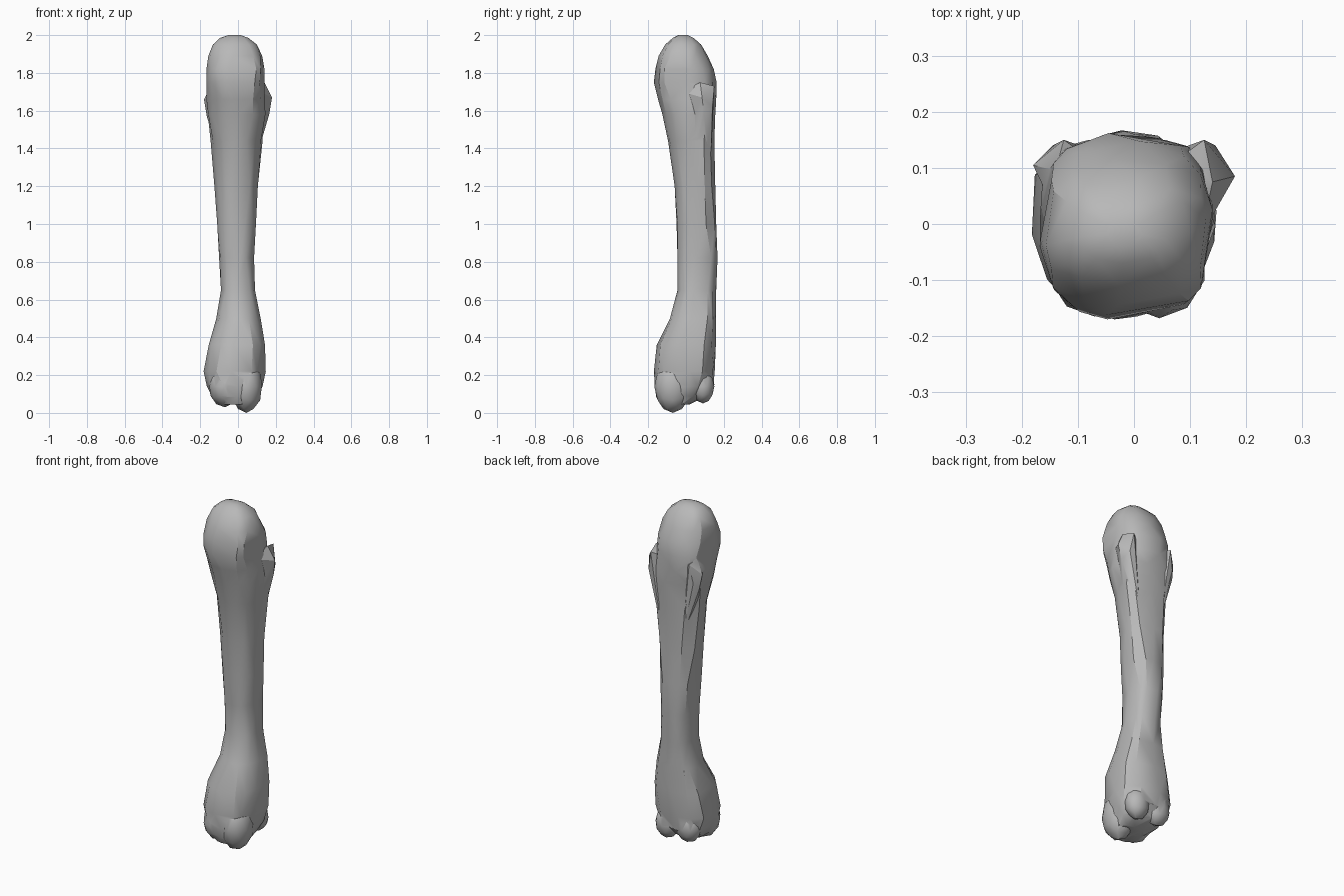
import bpy, bmesh, math, random
from mathutils import Matrix

random.seed(4)
cube = bpy.data.objects.get("Cube")
if cube:
    bpy.data.objects.remove(cube, do_unlink=True)

grey = bpy.data.materials.new("bone grey")
grey.use_nodes = True
colour = (0.48, 0.48, 0.48, 1)
grey.diffuse_color = colour
bsdf = grey.node_tree.nodes["Principled BSDF"]
bsdf.inputs["Base Color"].default_value = colour
bsdf.inputs["Roughness"].default_value = 0.8

SIDES = 12


def new_object(name, bm):
    bmesh.ops.recalc_face_normals(bm, faces=bm.faces)
    mesh = bpy.data.meshes.new(name)
    bm.to_mesh(mesh)
    bm.free()
    mesh.materials.append(grey)
    ob = bpy.data.objects.new(name, mesh)
    bpy.context.collection.objects.link(ob)
    return ob


def fit(values, low, high):
    a, b = min(values), max(values)
    return [low + (v - a) / (b - a) * (high - low) for v in values]


def ring(bm, z, x0, x1, y0, y1, taper):
    """Rounded section filling the given box, wider at the back by taper."""
    xs, ys = [], []
    for i in range(SIDES):
        a = math.tau * (i + random.uniform(-0.3, 0.3)) / SIDES
        c, s = math.cos(a), math.sin(a)
        v = math.copysign(abs(s) ** 0.8, s)
        xs.append(math.copysign(abs(c) ** 0.8, c) * (1 + taper * v))
        ys.append(v)
    return [bm.verts.new((x, y, z))
            for x, y in zip(fit(xs, x0, x1), fit(ys, y0, y1))]


def loft(name, rows):
    bm = bmesh.new()
    rings = [ring(bm, *row) for row in rows]
    for low, high in zip(rings, rings[1:]):
        for i in range(SIDES):
            j = (i + 1) % SIDES
            bm.faces.new((low[i], low[j], high[j], high[i]))
    bm.faces.new(rings[0][::-1])
    bm.faces.new(rings[-1])
    bmesh.ops.triangulate(bm, faces=bm.faces)
    return new_object(name, bm)


def lump(name, centre, radii):
    bm = bmesh.new()
    bmesh.ops.create_icosphere(
        bm, subdivisions=2, radius=1,
        matrix=Matrix.Translation(centre) @ Matrix.Diagonal((*radii, 1)))
    return new_object(name, bm)


def wedge(name, side, tip):
    """Angular knob that tapers down into the shaft, pointing out to tip."""
    x, y, z = tip
    points = [(x, y, z), (x - 0.015, y + 0.01, z - 0.09),
              (x - 0.04, y - 0.01, z + 0.08), (x - 0.055, 0.15, z + 0.06),
              (x - 0.035, 0.14, z - 0.05), (x - 0.06, -0.02, z + 0.03),
              (0.08, 0.03, z - 0.38), (0.07, 0.13, z - 0.38),
              (0, 0.06, z)]
    bm = bmesh.new()
    for px, py, pz in points:
        bm.verts.new((side * px, py, pz))
    hull = bmesh.ops.convex_hull(bm, input=bm.verts)
    inside = [v for v in hull["geom_interior"] if isinstance(v, bmesh.types.BMVert)]
    bmesh.ops.delete(bm, geom=inside, context='VERTS')
    return new_object(name, bm)


# Shaft, rounded upper head and flared lower end: z, x range, y range, taper
bone = loft("long_bone", [
    (0.045, -0.09, 0.09, -0.135, 0.02, 0.0),
    (0.085, -0.135, 0.105, -0.158, 0.10, 0.05),
    (0.14, -0.165, 0.13, -0.165, 0.145, 0.1),
    (0.22, -0.182, 0.147, -0.17, 0.152, 0.15),
    (0.36, -0.155, 0.143, -0.155, 0.158, 0.1),
    (0.50, -0.115, 0.12, -0.085, 0.158, 0.1),
    (0.65, -0.09, 0.09, -0.045, 0.16, 0.0),
    (0.82, -0.10, 0.085, -0.045, 0.167, 0.0),
    (1.00, -0.11, 0.095, -0.05, 0.16, 0.05),
    (1.20, -0.125, 0.105, -0.06, 0.155, 0.1),
    (1.44, -0.145, 0.13, -0.095, 0.15, 0.25),
    (1.58, -0.16, 0.145, -0.125, 0.155, 0.15),
    (1.66, -0.167, 0.142, -0.148, 0.16, 0.1),
    (1.75, -0.168, 0.14, -0.17, 0.162, 0.0),
    (1.82, -0.167, 0.14, -0.162, 0.147, -0.05),
    (1.89, -0.157, 0.128, -0.145, 0.115, 0.0),
    (1.95, -0.133, 0.10, -0.11, 0.08, 0.0),
    (1.985, -0.095, 0.055, -0.07, 0.04, 0.0),
    (2.00, -0.05, 0.015, -0.04, 0.01, 0.0),
])

# Side knobs below the head, and the paired joint knuckles at the base
additions = [
    wedge("left_upper_knob", 1, (0.18, 0.085, 1.67)),
    wedge("right_upper_knob", -1, (0.18, 0.105, 1.66)),
    lump("left_front_knuckle", (0.045, -0.07, 0.14), (0.085, 0.098, 0.14)),
    lump("right_front_knuckle", (-0.07, -0.07, 0.14), (0.085, 0.095, 0.11)),
    lump("left_back_knuckle", (0.055, 0.09, 0.14), (0.07, 0.06, 0.09)),
    lump("right_back_knuckle", (-0.08, 0.09, 0.15), (0.075, 0.06, 0.09)),
]

# Merge the additions into one skin
bpy.context.view_layer.objects.active = bone
for part in additions:
    union = bone.modifiers.new("union", 'BOOLEAN')
    union.operation = 'UNION'
    union.solver = 'EXACT'
    union.object = part
    bpy.ops.object.modifier_apply(modifier=union.name)
    bpy.data.objects.remove(part, do_unlink=True)

# Soft facets with the harder ridges kept sharp
bpy.ops.object.select_all(action='DESELECT')
bone.select_set(True)
bpy.ops.object.shade_smooth_by_angle(angle=math.radians(30))
